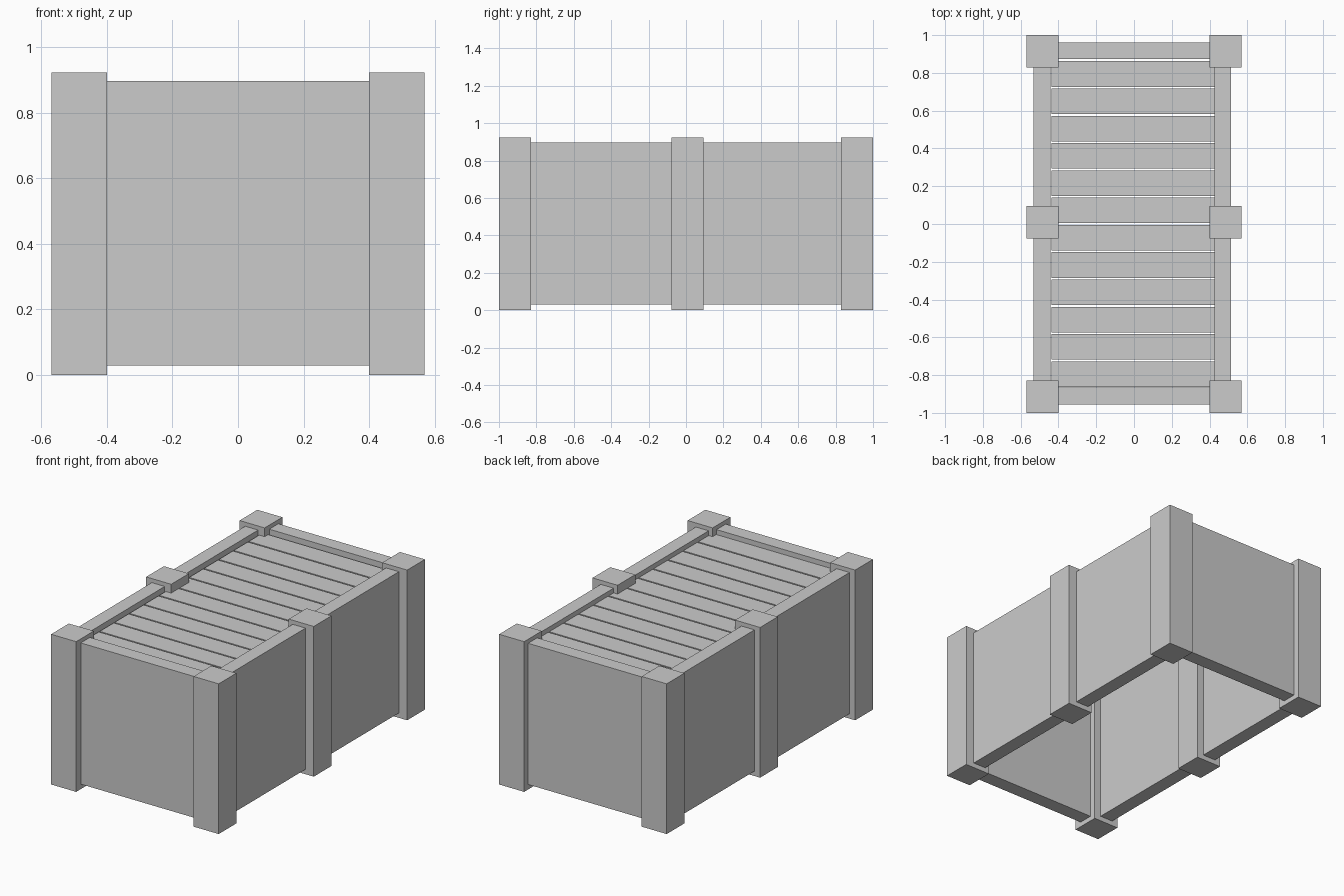
import bpy

if "Cube" in bpy.data.objects:
    bpy.data.objects.remove(bpy.data.objects["Cube"])


def box(name, x0, x1, y0, y1, z0, z1):
    """Axis-aligned box between the given limits."""
    bpy.ops.mesh.primitive_cube_add(size=1, location=((x0 + x1) / 2, (y0 + y1) / 2, (z0 + z1) / 2))
    ob = bpy.context.object
    ob.name = name
    ob.scale = (x1 - x0, y1 - y0, z1 - z0)
    bpy.ops.object.transform_apply(location=False, rotation=False, scale=True)
    return ob


POST = 0.17
WALL_Z = (0.03, 0.897)

# Six square posts, three along each long side
for side, cx in (("left", -0.484), ("right", 0.484)):
    for row, cy in (("front", -0.914), ("middle", 0.008), ("back", 0.914)):
        box(f"{row}_{side}_post", cx - POST / 2, cx + POST / 2,
            cy - POST / 2 - 0.001, cy + POST / 2 + 0.001, 0, 0.922)

# Long side walls, running through the middle posts into the corner posts
box("left_wall", -0.531, -0.443, -0.91, 0.91, *WALL_Z)
box("right_wall", 0.426, 0.513, -0.91, 0.91, *WALL_Z)

# End walls between the corner posts
box("front_wall", -0.44, 0.43, -0.955, -0.866, *WALL_Z)
box("back_wall", -0.44, 0.43, 0.873, 0.961, *WALL_Z)

# Slats across the top with narrow gaps, set just below the rim
COUNT, GAP = 12, 0.009
pitch = (0.871 + 0.863) / COUNT
for i in range(COUNT):
    y = -0.863 + i * pitch
    box(f"lid_slat_{i + 1}", -0.436, 0.427, y, y + pitch - GAP, 0.83, 0.868)
